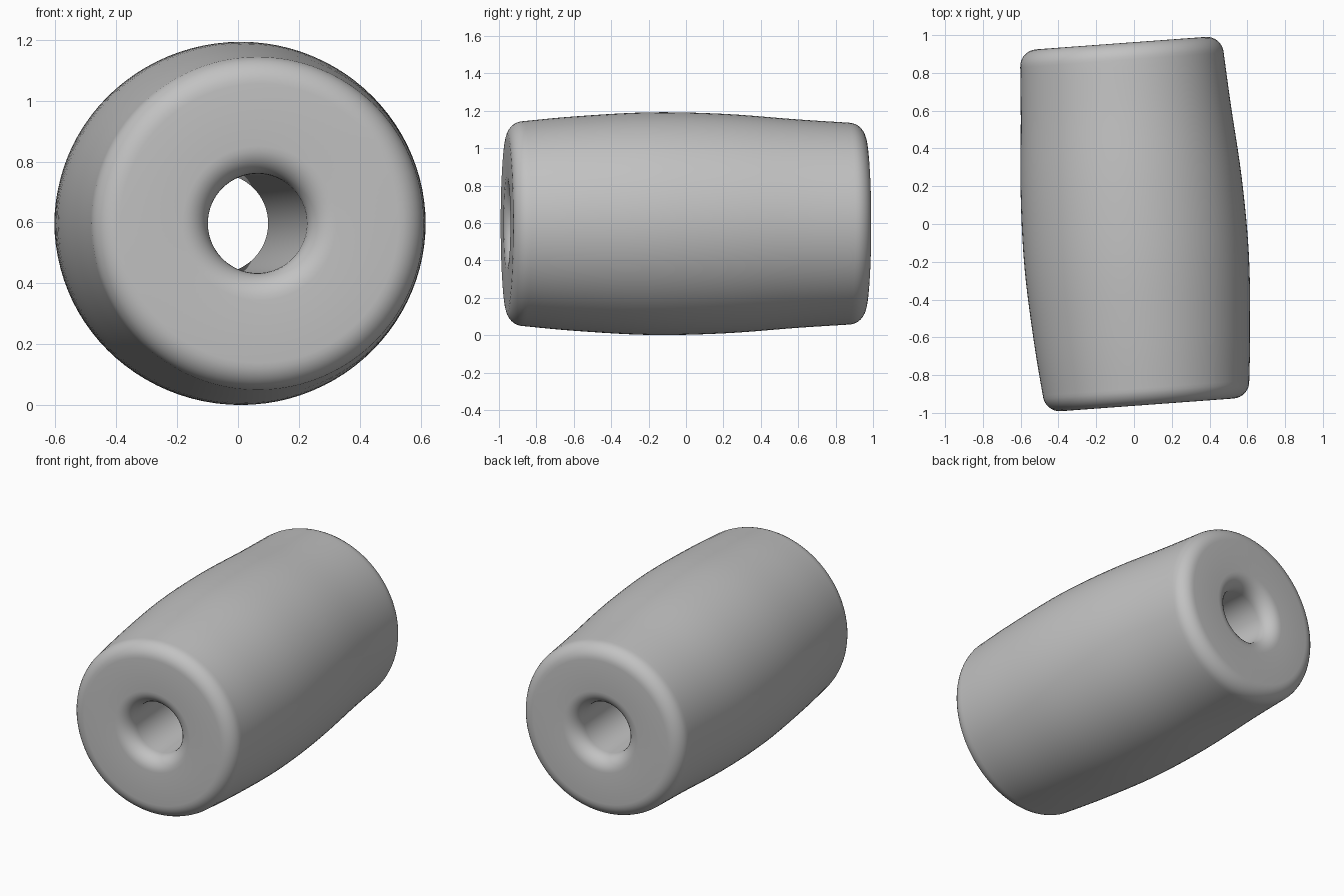
import bpy, bmesh, math
from mathutils import Matrix, Vector

if "Cube" in bpy.data.objects:
    bpy.data.objects.remove(bpy.data.objects["Cube"], do_unlink=True)

HALF = 0.96      # half length along the axis
BORE = 0.163     # hole radius
LIP = 0.09       # rounding of the hole mouth
EDGE = 0.09      # rounding of the outer rim
TILT = math.radians(4.2)
SEGMENTS = 96


def arc(r, y, radius, start, end, steps=8):
    """Points (radius, axial) on a rounded corner, angles in degrees."""
    angles = [math.radians(start + (end - start) * i / steps) for i in range(steps + 1)]
    return [(r + radius * math.cos(a), y + radius * math.sin(a)) for a in angles]


def smooth_path(points, steps=5):
    """Catmull-Rom curve through a few points."""
    p = [Vector(q) for q in [points[0]] + points + [points[-1]]]
    out = []
    for a, b, c, d in zip(p, p[1:], p[2:], p[3:]):
        for i in range(steps):
            t = i / steps
            out.append(tuple(0.5 * (2 * b + (c - a) * t + (2 * a - 5 * b + 4 * c - d) * t ** 2
                                    + (3 * b - a - 3 * c + d) * t ** 3)))
    return out + [tuple(points[-1])]


# Closed cross-section: front lip, front rim, barrel, back rim, back lip
barrel = [(0.548, EDGE - HALF), (0.573, -0.6), (0.595, -0.2),
          (0.587, 0.2), (0.557, 0.6), (0.540, HALF - EDGE)]
front_r, back_r = barrel[0][0] - EDGE, barrel[-1][0] - EDGE
profile = (arc(BORE + LIP, LIP - HALF, LIP, 180, 270)
           + arc(front_r, EDGE - HALF, EDGE, -90, 0)[:-1]
           + smooth_path(barrel)
           + arc(back_r, HALF - EDGE, EDGE, 0, 90)[1:]
           + arc(BORE + LIP, HALF - LIP, LIP, 90, 180))

# Spin the cross-section round the axis
bm = bmesh.new()
verts = [bm.verts.new((r, y, 0)) for r, y in profile]
edges = [bm.edges.new((a, b)) for a, b in zip(verts, verts[1:] + verts[:1])]
bmesh.ops.spin(bm, geom=verts + edges, cent=(0, 0, 0), axis=(0, 1, 0),
               angle=math.tau, steps=SEGMENTS, use_duplicate=False)
bmesh.ops.remove_doubles(bm, verts=bm.verts, dist=0.0001)
bmesh.ops.recalc_face_normals(bm, faces=bm.faces)

# Turn slightly and rest on the ground
bm.transform(Matrix.Translation((0, 0, 0.597)) @ Matrix.Rotation(TILT, 4, "Z"))

mesh = bpy.data.meshes.new("bead")
bm.to_mesh(mesh)
bm.free()
bead = bpy.data.objects.new("bead", mesh)
bpy.context.collection.objects.link(bead)

# Plain grey material
grey = bpy.data.materials.new("grey")
grey.use_nodes = True
colour = (0.54, 0.54, 0.54, 1)
grey.diffuse_color = colour
grey.node_tree.nodes["Principled BSDF"].inputs["Base Color"].default_value = colour
mesh.materials.append(grey)

bpy.ops.object.select_all(action="DESELECT")
bead.select_set(True)
bpy.context.view_layer.objects.active = bead
bpy.ops.object.shade_smooth_by_angle(angle=math.radians(40))
